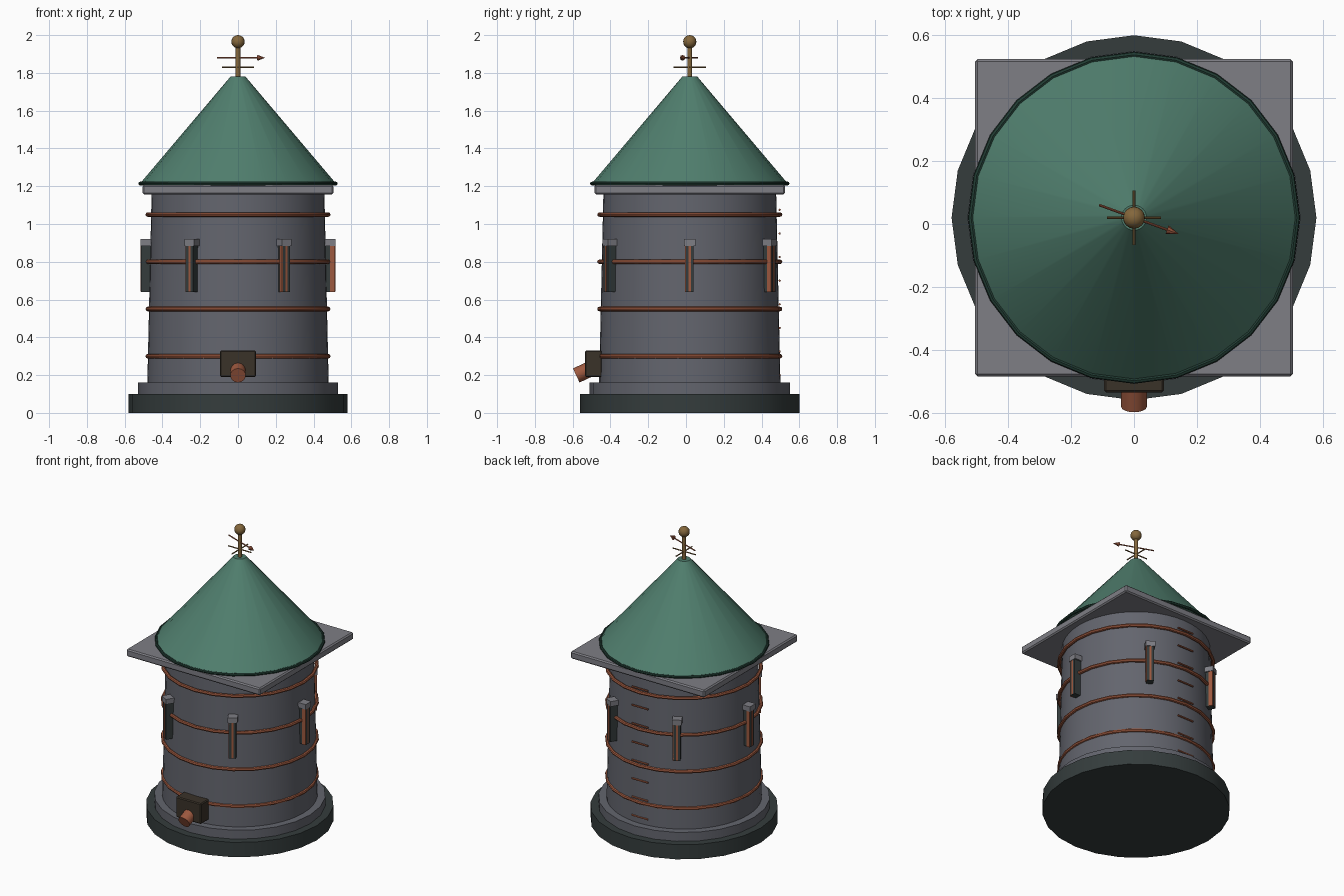
import bpy
from math import cos, sin, radians
from mathutils import Vector

if "Cube" in bpy.data.objects:
    bpy.data.objects.remove(bpy.data.objects["Cube"], do_unlink=True)

CY = 0.02  # y of the tower axis


def material(name, rgb):
    m = bpy.data.materials.new(name)
    m.use_nodes = True
    colour = (*rgb, 1)
    m.diffuse_color = colour
    m.node_tree.nodes["Principled BSDF"].inputs["Base Color"].default_value = colour
    return m


STONE = material("grey stone", (0.125, 0.13, 0.155))
PALE = material("pale stone", (0.21, 0.21, 0.235))
SLATE = material("dark slate", (0.035, 0.046, 0.046))
ROOF = material("green roof", (0.08, 0.21, 0.155))
TRIM = material("dark green trim", (0.015, 0.045, 0.033))
COPPER = material("copper", (0.34, 0.1, 0.05))
BRASS = material("brass", (0.23, 0.135, 0.045))
BROWN = material("dark brown", (0.042, 0.032, 0.022))


def finish(name, mat, smooth=True):
    ob = bpy.context.object
    ob.name = name
    ob.data.materials.append(mat)
    if smooth:
        bpy.ops.object.shade_smooth_by_angle(angle=radians(35))
    return ob


def drum(name, mat, r1, r2, z1, z2, sides=24):
    bpy.ops.mesh.primitive_cone_add(vertices=sides, radius1=r1, radius2=r2, depth=z2 - z1,
                                    location=(0, CY, (z1 + z2) / 2))
    return finish(name, mat)


def ring(name, mat, radius, thick, z):
    bpy.ops.mesh.primitive_torus_add(major_radius=radius, minor_radius=thick, major_segments=24,
                                     minor_segments=8, location=(0, CY, z))
    return finish(name, mat)


def box(name, mat, centre, size, angle=0, bevel=0):
    bpy.ops.mesh.primitive_cube_add(size=1, location=centre, rotation=(0, 0, angle))
    ob = finish(name, mat, False)
    ob.scale = size
    bpy.ops.object.transform_apply(location=False, rotation=False, scale=True)
    if bevel:
        mod = ob.modifiers.new("bevel", 'BEVEL')
        mod.width = bevel
        mod.segments = 1
    return ob


def rod(name, mat, a, b, r1, r2=None, sides=8):
    a, b = Vector(a), Vector(b)
    bpy.ops.mesh.primitive_cone_add(vertices=sides, radius1=r1, radius2=r1 if r2 is None else r2,
                                    depth=(b - a).length, location=(a + b) / 2)
    bpy.context.object.rotation_euler = (b - a).to_track_quat('Z', 'Y').to_euler()
    return finish(name, mat)


# Foundation, plinth and tower wall
drum("foundation", SLATE, 0.58, 0.58, 0, 0.1)
drum("plinth", STONE, 0.53, 0.53, 0.1, 0.16)
drum("tower_wall", STONE, 0.48, 0.457, 0.16, 1.18, 48)

# Copper hoops
for i in range(4):
    ring(f"hoop_{i + 1}", COPPER, 0.478, 0.012, 0.3 + 0.25 * i)

# Square slab and conical roof
box("eaves_slab", PALE, (0, CY, 1.182), (1.01, 1.01, 0.05), bevel=0.008)
drum("roof", ROOF, 0.525, 0.04, 1.207, 1.78)
ring("roof_rim", TRIM, 0.518, 0.01, 1.214)

# Six window slits with caps
for i in range(6):
    a = radians(60 * i)

    def at(radial, side, z):
        return (radial * cos(a) - side * sin(a), CY + radial * sin(a) + side * cos(a), z)

    box(f"slit_{i + 1}", SLATE, at(0.483, 0, 0.765), (0.06, 0.042, 0.25), a)
    box(f"slit_cap_{i + 1}", PALE, at(0.487, 0, 0.902), (0.06, 0.06, 0.035), a)
    box(f"slit_strip_{i + 1}", COPPER, at(0.512, 0, 0.765), (0.006, 0.012, 0.245), a)
    box(f"slit_side_{i + 1}", COPPER, at(0.5, -0.022, 0.765), (0.026, 0.008, 0.25), a)

# Ladder rungs at the back
for i in range(8):
    z = 0.2 + 0.125 * i
    rod(f"rung_{i + 1}", COPPER, (-0.06, 0.496, z), (0.06, 0.496, z), 0.006)

# Spout with its housing
box("spout_housing", BROWN, (0, -0.49, 0.26), (0.19, 0.09, 0.14), bevel=0.006)
rod("spout", COPPER, (0, -0.47, 0.25), (0, -0.581, 0.198), 0.041, sides=16)

# Finial and weathervane
rod("finial_pole", BRASS, (0, CY, 1.77), (0, CY, 1.95), 0.013, sides=12)
bpy.ops.mesh.primitive_uv_sphere_add(segments=16, ring_count=10, radius=0.035, location=(0, CY, 1.965))
finish("finial_ball", BRASS)
rod("compass_bar_x", BRASS, (-0.086, CY, 1.83), (0.086, CY, 1.83), 0.004)
rod("compass_bar_y", BRASS, (0, CY - 0.086, 1.83), (0, CY + 0.086, 1.83), 0.004)
axis = Vector((cos(radians(-20)), sin(radians(-20)), 0))
hub = Vector((0, CY, 1.88))
rod("arrow_shaft", COPPER, hub - axis * 0.118, hub + axis * 0.12, 0.004)
rod("arrow_tip", COPPER, hub + axis * 0.112, hub + axis * 0.152, 0.015, 0)
